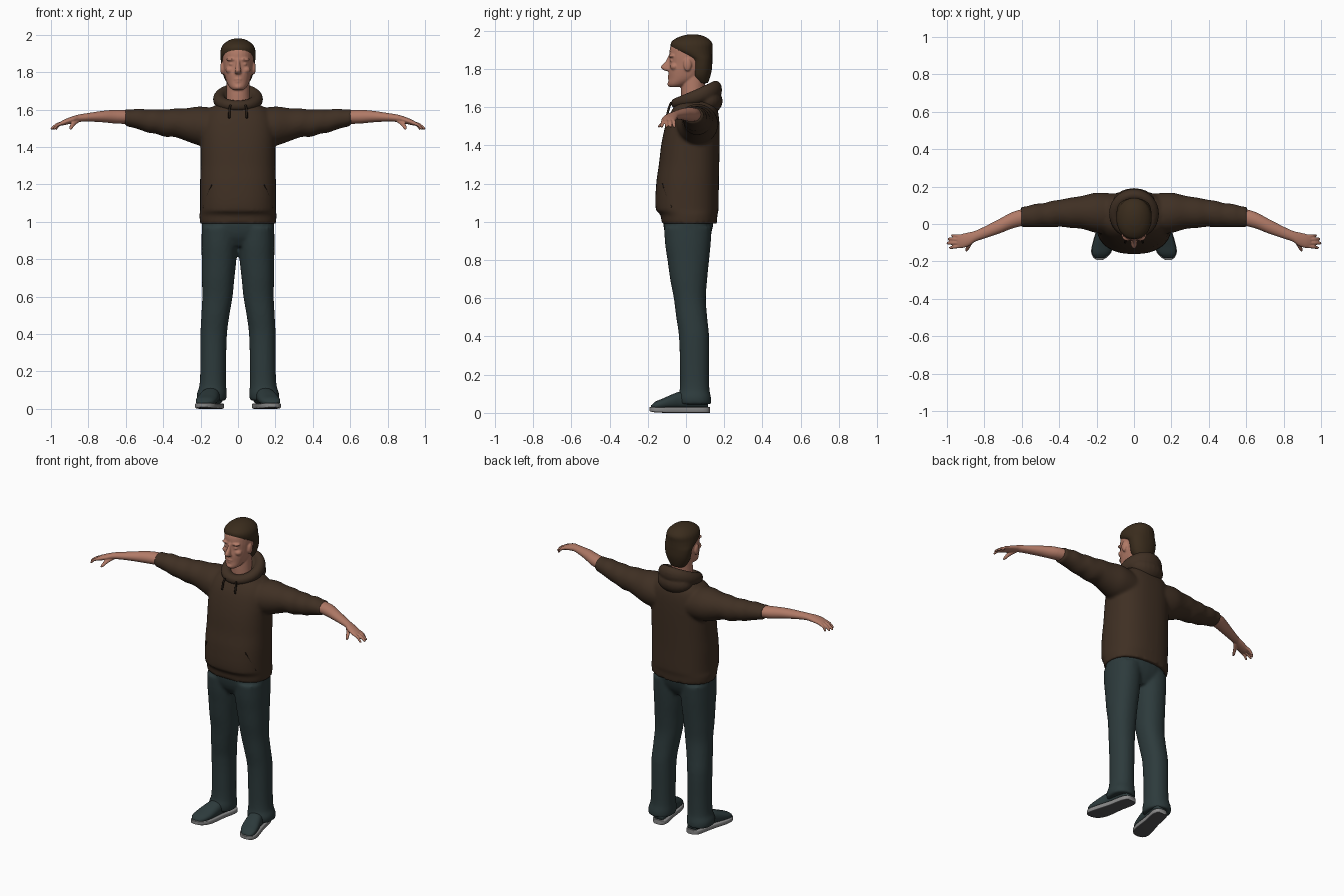
import bpy, bmesh, math
from mathutils import Matrix, Vector

if "Cube" in bpy.data.objects:
    bpy.data.objects.remove(bpy.data.objects["Cube"], do_unlink=True)


def material(name, rgb):
    mat = bpy.data.materials.new(name)
    mat.use_nodes = True
    mat.diffuse_color = (*rgb, 1)
    mat.node_tree.nodes["Principled BSDF"].inputs["Base Color"].default_value = (*rgb, 1)
    return mat


brown = material("brown cloth", (.05, .029, .017))
denim = material("dark teal cloth", (.026, .043, .045))
skin = material("skin", (.44, .195, .135))
hair_brown = material("hair brown", (.042, .025, .012))
cord_dark = material("dark cord", (.018, .011, .007))
sole_grey = material("sole grey", (.25, .25, .25))
tread_grey = material("tread grey", (.09, .09, .095))


def smooth_rings(rings, steps=4):
    """Cubic interpolation between rings (position, centre 1, centre 2, radius 1, radius 2)."""
    def slope(i, k):
        a, b = rings[max(i - 1, 0)], rings[min(i + 1, len(rings) - 1)]
        return (b[k] - a[k]) / (b[0] - a[0])
    out = []
    for i in range(len(rings) - 1):
        p, q = rings[i], rings[i + 1]
        span = q[0] - p[0]
        for j in range(steps):
            t = j / steps
            h = t * t * (3 - 2 * t)
            ring = [p[0] + span * t]
            for k in range(1, 5):
                ring.append(p[k] + (q[k] - p[k]) * h
                            + span * t * (1 - t) * ((1 - t) * slope(i, k) - t * slope(i + 1, k)))
            out.append(ring)
    return out + [list(rings[-1])]


def loft(bm, axis, rings, side=1, power=2, sides=28):
    """Skin superellipse rings stacked along an axis and cap both ends."""
    loops = []
    for pos, c1, c2, r1, r2 in smooth_rings(rings):
        loop = []
        for i in range(sides):
            a = math.tau * i / sides
            u, v = (math.copysign(abs(f) ** (2 / power), f) for f in (math.cos(a), math.sin(a)))
            u, v = c1 + r1 * u, c2 + r2 * v
            x, y, z = {"x": (pos, u, v), "y": (u, pos, v), "z": (u, v, pos)}[axis]
            loop.append(bm.verts.new((x * side, y, z)))
        loops.append(loop)
    for a, b in zip(loops, loops[1:]):
        for i in range(sides):
            j = (i + 1) % sides
            bm.faces.new((a[i], a[j], b[j], b[i]))
    bm.faces.new(loops[0])
    bm.faces.new(loops[-1])


def ball(bm, centre, radii):
    bmesh.ops.create_uvsphere(bm, u_segments=20, v_segments=12, radius=1,
                              matrix=Matrix.Translation(centre) @ Matrix.Diagonal((*radii, 1)))


def finish(bm, name, mat, voxel=0, relax=3):
    """Make the object; a voxel size welds its overlapping volumes into one skin."""
    bmesh.ops.recalc_face_normals(bm, faces=bm.faces)
    mesh = bpy.data.meshes.new(name)
    bm.to_mesh(mesh)
    bm.free()
    mesh.materials.append(mat)
    obj = bpy.data.objects.new(name, mesh)
    bpy.context.collection.objects.link(obj)
    mesh.shade_smooth()
    if voxel:
        weld = obj.modifiers.new("weld", "REMESH")
        weld.mode = "VOXEL"
        weld.voxel_size = voxel
        weld.use_smooth_shade = True
        soften = obj.modifiers.new("soften", "SMOOTH")
        soften.factor = .5
        soften.iterations = relax
    return obj


def cord(name, points, radius, mat):
    curve = bpy.data.curves.new(name, "CURVE")
    curve.dimensions = "3D"
    curve.bevel_depth = radius
    curve.bevel_resolution = 2
    curve.use_fill_caps = True
    spline = curve.splines.new("POLY")
    spline.points.add(len(points) - 1)
    for point, co in zip(spline.points, points):
        point.co = (*co, 1)
    curve.materials.append(mat)
    bpy.context.collection.objects.link(bpy.data.objects.new(name, curve))


SIDES = (("left", 1), ("right", -1))

# Sweater body with hem band and sleeves
bm = bmesh.new()
loft(bm, "z", [(.99, 0, .017, .203, .145), (1.04, 0, .015, .206, .15), (1.06, 0, .006, .203, .164),
               (1.2, 0, .008, .203, .164), (1.3, 0, .016, .2, .158), (1.4, 0, .023, .2, .153),
               (1.48, 0, .031, .2, .145), (1.55, 0, .04, .19, .132), (1.6, 0, .048, .16, .112),
               (1.635, 0, .05, .1, .085)], power=2.4, sides=40)
for _, s in SIDES:
    loft(bm, "x", [(.08, .05, 1.5, .11, .1), (.2, .06, 1.512, .108, .105), (.28, .062, 1.52, .088, .087),
                   (.34, .06, 1.53, .081, .076), (.39, .058, 1.527, .073, .073), (.44, .053, 1.537, .071, .066),
                   (.48, .048, 1.538, .064, .062), (.53, .045, 1.55, .063, .056),
                   (.57, .04, 1.553, .056, .048), (.605, .037, 1.558, .055, .045)], s)
finish(bm, "sweater", brown, .01, 4)

# Hood: tilted thick collar with the bag hanging behind
bm = bmesh.new()
around, tube = 40, 14
grid = []
for i in range(around):
    t = math.tau * i / around
    back = (1 - math.cos(t)) / 2
    row = []
    for j in range(tube):
        a = math.tau * j / tube
        reach = .1 + .034 * math.cos(a)
        row.append(bm.verts.new((reach * math.sin(t), .055 - reach * math.cos(t),
                                 1.62 + .07 * back + (.03 + .02 * back) * math.sin(a))))
    grid.append(row)
for i in range(around):
    for j in range(tube):
        n, m = (i + 1) % around, (j + 1) % tube
        bm.faces.new((grid[i][j], grid[n][j], grid[n][m], grid[i][m]))
ball(bm, (0, .115, 1.632), (.115, .077, .07))
finish(bm, "hood", brown, .008, 3)

# Drawstrings and pocket openings
for label, s in SIDES:
    cord(label + "_drawstring", [(s * .04, -.078, 1.625), (s * .046, -.088, 1.6), (s * .047, -.1, 1.555)],
         .006, cord_dark)
    cord(label + "_pocket_edge", [(s * .14, -.124, 1.2), (s * .165, -.102, 1.14), (s * .185, -.074, 1.075)],
         .003, cord_dark)

# Trousers
bm = bmesh.new()
loft(bm, "z", [(.87, 0, .01, .12, .08), (.92, 0, .01, .18, .113), (.98, 0, .012, .194, .13),
               (1.03, 0, .013, .19, .13)], power=2.3)
for _, s in SIDES:
    loft(bm, "z", [(.045, .14, .047, .077, .085), (.08, .14, .044, .08, .087), (.12, .135, .045, .072, .078),
                   (.2, .133, .045, .069, .076), (.4, .13, .042, .071, .079), (.5, .121, .03, .075, .081),
                   (.6, .11, .02, .081, .084), (.7, .106, .014, .087, .097), (.8, .101, .012, .093, .109),
                   (.88, .099, .01, .096, .119), (.97, .097, .01, .097, .125)], s, 2.2)
finish(bm, "trousers", denim, .01, 3)

# Shoes: upper and flat sole, toes turned outward
for label, s in SIDES:
    bm = bmesh.new()
    loft(bm, "y", [(.115, .122, .045, .03, .025), (.09, .125, .06, .045, .04), (-.03, .147, .065, .049, .046),
                   (-.07, .156, .058, .053, .04), (-.12, .168, .047, .055, .029),
                   (-.16, .178, .038, .046, .021), (-.182, .183, .03, .024, .01)], s, 2.3)
    finish(bm, label + "_shoe", denim)
    bm = bmesh.new()
    loft(bm, "y", [(.125, .12, .015, .025, .015), (.112, .122, .015, .041, .015), (.08, .126, .015, .05, .015),
                   (0, .142, .015, .05, .015), (-.1, .163, .015, .058, .015), (-.15, .175, .016, .054, .014),
                   (-.178, .181, .018, .037, .013), (-.192, .184, .02, .016, .01)], s, 7)
    sole = finish(bm, label + "_sole", sole_grey)
    sole.data.materials.append(tread_grey)
    for face in sole.data.polygons:
        face.material_index = int(face.normal.z < -.6)
    bpy.ops.object.select_all(action="DESELECT")
    sole.select_set(True)
    bpy.context.view_layer.objects.active = sole
    bpy.ops.object.shade_smooth_by_angle(angle=math.radians(40))

# Forearms with palm, four fingers and thumb
FINGERS = [(-.066, .978, -.062), (-.083, .996, -.08), (-.101, 1.002, -.102), (-.118, .988, -.127)]
for label, s in SIDES:
    bm = bmesh.new()
    loft(bm, "x", [(.57, .042, 1.56, .045, .036), (.65, .02, 1.562, .044, .037), (.72, -.012, 1.563, .039, .031),
                   (.8, -.046, 1.559, .032, .023), (.85, -.066, 1.554, .029, .02), (.88, -.08, 1.547, .036, .019),
                   (.92, -.091, 1.535, .038, .016), (.945, -.094, 1.526, .033, .012)], s)
    for root, tip_x, tip_y in FINGERS:
        mid_x, mid_y = (.92 + tip_x) / 2 + .008, (root + tip_y) / 2
        loft(bm, "x", [(.92, root, 1.534, .01, .01), (mid_x, mid_y, 1.519, .0095, .01),
                       (tip_x - .008, tip_y, 1.501, .008, .009), (tip_x, tip_y, 1.498, .004, .004)], s, sides=12)
    loft(bm, "y", [(-.08, .86, 1.543, .017, .013), (-.11, .88, 1.525, .013, .012),
                   (-.135, .892, 1.506, .01, .01), (-.147, .897, 1.496, .005, .005)], s, sides=12)
    finish(bm, label + "_forearm", skin, .004, 2)

# Head: neck, skull, nose and the soft face forms
bm = bmesh.new()
loft(bm, "z", [(1.6, 0, .04, .066, .062), (1.68, 0, .036, .062, .062), (1.77, 0, .04, .06, .065)])
loft(bm, "z", [(1.705, 0, -.055, .028, .032), (1.72, 0, -.04, .045, .053), (1.75, 0, -.01, .062, .081),
               (1.79, 0, .008, .073, .1), (1.83, 0, .02, .08, .107), (1.87, 0, .024, .083, .111),
               (1.92, 0, .027, .08, .107), (1.95, 0, .03, .062, .082), (1.965, 0, .03, .035, .045)],
     power=2.2)
loft(bm, "z", [(1.872, 0, -.08, .01, .012), (1.84, 0, -.09, .011, .017), (1.812, 0, -.103, .016, .029),
               (1.797, 0, -.1, .018, .024), (1.79, 0, -.095, .012, .014)], sides=14)
ball(bm, (0, -.083, 1.763), (.025, .013, .007))
ball(bm, (0, -.081, 1.75), (.022, .014, .007))
ball(bm, (0, -.077, 1.721), (.025, .021, .016))
for _, s in SIDES:
    ball(bm, (s * .033, -.072, 1.868), (.03, .019, .009))
    ball(bm, (s * .033, -.071, 1.843), (.016, .013, .008))
    ball(bm, (s * .04, -.06, 1.812), (.027, .023, .02))
    ball(bm, (s * .084, .008, 1.822), (.011, .021, .034))
finish(bm, "head", skin, .005, 2)

# Hair cap, full at the back and cut in at the temples
bm = bmesh.new()
loft(bm, "z", [(1.725, 0, .085, .045, .03), (1.76, 0, .077, .07, .05), (1.8, 0, .08, .083, .056),
               (1.85, 0, .076, .091, .062), (1.875, 0, .052, .094, .086), (1.9, 0, .033, .095, .105),
               (1.935, 0, .029, .088, .109), (1.96, 0, .031, .066, .084), (1.976, 0, .035, .036, .046),
               (1.981, 0, .035, .012, .016)], power=2.15)
finish(bm, "hair", hair_brown, .006, 2)
